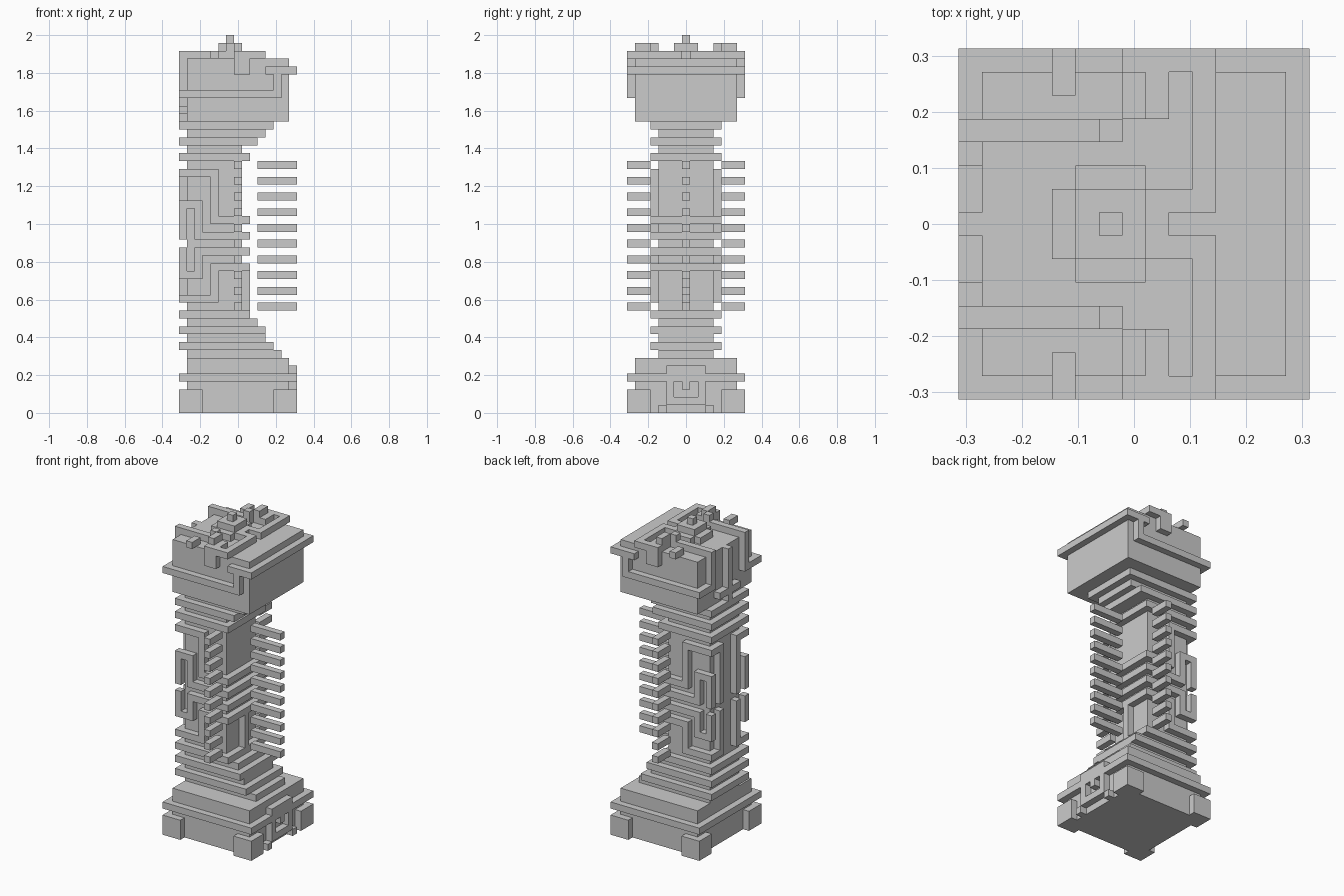
import bpy, bmesh
from mathutils import Vector, Matrix

if "Cube" in bpy.data.objects:
    bpy.data.objects.remove(bpy.data.objects["Cube"])

V = 1 / 24  # one voxel; the model sits on a 15 x 15 x 48 voxel grid


def part(name, boxes, mirror=False):
    """Object made of voxel boxes (x0,x1, y0,y1, z0,z1), optionally mirrored front to back."""
    if mirror:
        boxes = boxes + [(a, b, 15 - d, 15 - c, e, f) for a, b, c, d, e, f in boxes]
    bm = bmesh.new()
    for a, b, c, d, e, f in boxes:
        mid = Vector(((a + b) / 2 - 7.5, (c + d) / 2 - 7.5, (e + f) / 2)) * V
        size = Matrix.Diagonal(((b - a) * V, (d - c) * V, (f - e) * V, 1))
        bmesh.ops.create_cube(bm, size=1, matrix=Matrix.Translation(mid) @ size)
    me = bpy.data.meshes.new(name)
    bm.to_mesh(me)
    bm.free()
    ob = bpy.data.objects.new(name, me)
    bpy.context.collection.objects.link(ob)
    return ob


# Base: block, band and corner feet
part("base_block", [(1, 14, 1, 14, 0, 7)])
part("base_band", [(0, 15, 0, 15, 4, 5)])
part("base_feet", [(0, 3, 0, 3, 0, 3), (12, 15, 0, 3, 0, 3)], True)

# Square spiral ornament on the right side of the base
part("base_ornament_ring", [(14, 15, 5, 10, 5, 6), (14, 15, 5, 10, 1, 2), (14, 15, 7, 8, 3, 4)])
part("base_ornament_legs", [(14, 15, 5, 6, 1, 6), (14, 15, 4, 5, 0, 1)], True)

# Stepped collars below and above the shaft: (z, right end, is ring)
steps = [(7, 13, 0), (8, 12, 1), (9, 11, 0), (10, 11, 1), (11, 10, 0), (12, 9, 1),
         (32, 9, 1), (33, 8, 0), (34, 10, 1), (35, 11, 0), (36, 12, 1)]
part("collars", [(1 - r, x, 4 - r, 11 + r, z, z + 1) for z, x, r in steps])

# Shaft
part("shaft", [(1, 8, 4, 11, 12, 33)])

# Raised bands on the right face of the shaft, with a central post
part("shaft_right_bands", [(8, 9, 3, 12, z, z + 1) for z in (18, 20, 22, 24)])
part("shaft_right_post", [(8, 9, 7, 8, 12, 19)])

# Raised bent paths on front and back of the shaft
part("shaft_side_paths", [
    (0, 5, 3, 4, 30, 31), (4, 5, 3, 4, 24, 31), (4, 9, 3, 4, 24, 25),
    (0, 3, 3, 4, 26, 27), (2, 3, 3, 4, 22, 27), (2, 9, 3, 4, 22, 23),
    (2, 9, 3, 4, 20, 21), (2, 3, 3, 4, 17, 21), (0, 3, 3, 4, 17, 18),
    (4, 9, 3, 4, 18, 19), (4, 5, 3, 4, 14, 19), (0, 5, 3, 4, 14, 15)], True)

# Paths continuing over the left face of the shaft
part("shaft_left_paths", [
    (0, 1, 3, 6, 30, 31), (0, 1, 5, 6, 22, 31), (0, 1, 3, 4, 22, 27),
    (0, 1, 3, 6, 14, 15), (0, 1, 5, 6, 14, 21), (0, 1, 3, 4, 17, 21)], True)

# Free floating rungs on the front, back and right
levels = range(13, 32, 2)
part("side_rungs", [(7, 8, 0, 3, z, z + 1) for z in levels], True)
part("right_rungs", [(10, 15, 7, 8, z, z + 1) for z in levels])

# Head block and its overhanging right brim
part("head_block", [(1, 14, 1, 14, 37, 45)])
part("head_brim", [(14, 15, 0, 15, 43, 44)])

# Paths on front and back of the head
part("head_side_paths", [
    (0, 13, 0, 1, 40, 41), (12, 13, 0, 1, 40, 44), (11, 15, 0, 1, 43, 44),
    (7, 9, 0, 1, 43, 46), (4, 5, 0, 2, 45, 46)], True)

# Paths on the left face of the head
part("head_left_paths", [(0, 1, 0, 4, 40, 41), (0, 1, 3, 4, 40, 46), (0, 1, 5, 8, 38, 39)], True)
part("head_left_post", [(0, 1, 7, 8, 37, 45)])

# Maze on top of the head
part("top_maze", [
    (7, 11, 0, 1, 45, 46), (7, 9, 0, 3, 45, 46), (10, 11, 0, 7, 45, 46),
    (8, 11, 6, 7, 45, 46), (0, 7, 3, 4, 45, 46)], True)
part("top_raised_paths", [(7, 8, 1, 3, 46, 47), (6, 7, 3, 4, 46, 47)], True)

# Stepped centre and tip
part("top_centre", [(4, 9, 6, 9, 45, 46), (5, 8, 5, 10, 45, 46), (5, 8, 6, 9, 46, 47)])
part("top_tip", [(6, 7, 7, 8, 47, 48)])
